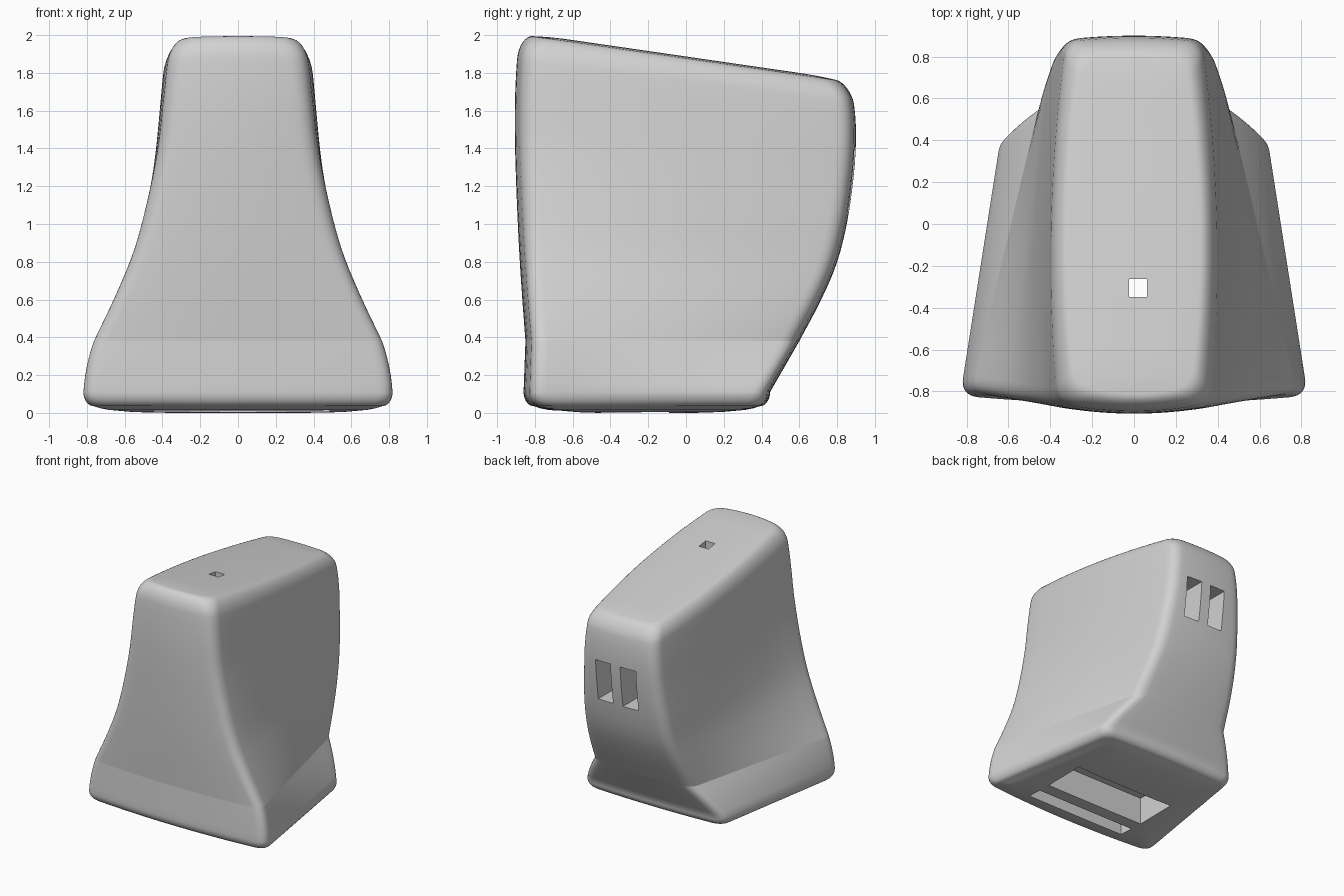
import bpy, bmesh, math
from mathutils import Vector

if "Cube" in bpy.data.objects:
    bpy.data.objects.remove(bpy.data.objects["Cube"])

GREY = (0.64, 0.64, 0.64, 1)
grey = bpy.data.materials.new("plain_grey")
grey.use_nodes = True
grey.diffuse_color = GREY
grey.node_tree.nodes["Principled BSDF"].inputs["Base Color"].default_value = GREY

# Body stations: height, front half width, side bulge, back half width, front y, back y
FOOT = Vector((0.11, 0.83, 0, 0.635, -0.86, 0.445))
BODY = [Vector(row) for row in (
    (0.38, 0.78, 0, 0.45, -0.85, 0.6),
    (0.62, 0.66, 0.005, 0.425, -0.868, 0.71),
    (0.85, 0.56, 0.015, 0.4, -0.883, 0.795),
    (1.1, 0.485, 0.03, 0.38, -0.895, 0.85),
    (1.4, 0.42, 0.045, 0.355, -0.905, 0.887),
    (1.65, 0.39, 0.047, 0.34, -0.905, 0.9),
    (1.85, 0.367, 0.05, 0.325, -0.895, 0.89),
    (2.0, 0.342, 0.057, 0.312, -0.88, 0.86))]
WAIST = BODY[0][0]
TOP = BODY[-1][0]


def station(t):
    """Body station at height t: slightly convex foot, smooth spline above the waist."""
    if t <= WAIST:
        f = max(0, (t - FOOT[0]) / (WAIST - FOOT[0]))
        swell = 0.04 * f * (1 - f)
        return FOOT.lerp(BODY[0], f) + Vector((0, swell, 0, swell, 0, 0))
    last = len(BODY) - 1
    i = next((k for k in range(last) if t <= BODY[k + 1][0]), last - 1)
    p, q = BODY[i], BODY[i + 1]
    step = q[0] - p[0]

    def slope(k):
        a, b = BODY[max(k - 1, 0)], BODY[min(k + 1, last)]
        return (b - a) / (b[0] - a[0]) * step
    u = (t - p[0]) / step
    u2, u3 = u * u, u * u * u
    return (p * (2 * u3 - 3 * u2 + 1) + slope(i) * (u3 - 2 * u2 + u)
            + q * (3 * u2 - 2 * u3) + slope(i + 1) * (u3 - u2))


def section(t, inset):
    """Closed rounded outline at height t, drawn in by inset."""
    _, fw, bulge, bw, fy, by = station(t)
    fw, bw, fy, by = fw - inset, bw - inset, fy + inset, by - inset
    bow_f, bow_b = 0.04, 0.02

    def front(u):
        return Vector((fw * u, fy + bow_f * u * u))

    def side(v):
        return Vector((fw + (bw - fw) * v + 4 * bulge * v * (1 - v),
                       fy + bow_f + (by - bow_b - fy - bow_f) * v))

    def back(u):
        return Vector((bw * u, by - bow_b * u * u))

    def corner(a, c, b, n=8):
        return [a * (1 - s) ** 2 + c * 2 * s * (1 - s) + b * s * s
                for s in (k / n for k in range(n + 1))]

    rf, rb = min(0.09, fw * 0.5), min(0.085, bw * 0.5)
    length = by - fy
    uf, ub = 1 - rf / fw, 1 - rb / bw
    vf, vb = min(0.4, rf / length), 1 - min(0.4, rb / length)
    half = [front(uf * k / 6) for k in range(6)]
    half += corner(front(uf), front(1), side(vf))
    half += [side(vf + (vb - vf) * k / 12) for k in range(1, 12)]
    half += corner(side(vb), side(1), back(ub))
    half += [back(ub * (1 - k / 6)) for k in range(1, 7)]
    full = half + [Vector((-p.x, p.y)) for p in reversed(half[1:-1])]
    # The upper end leans down towards the back
    w = min(1, max(0, (t - WAIST) / (TOP - WAIST)))
    return [(p.x, p.y, t - w * 0.145 * (p.y + 0.78)) for p in full]


# Ring heights and insets: domed underside, foot, waist, body, rounded top
rings = [(0, 0.4), (0.005, 0.25), (0.016, 0.13), (0.024, 0.09)]
for k in range(7):
    angle = math.pi / 2 * (1 - k / 7)
    rings.append((FOOT[0] - 0.075 * math.sin(angle), 0.055 * (1 - math.cos(angle))))
rings += [(FOOT[0] + (WAIST - FOOT[0]) * k / 6, 0) for k in range(7)]
shoulder = 1.855
rings += [(WAIST + (shoulder - WAIST) * k / 24, 0) for k in range(1, 25)]
for k in range(1, 9):
    angle = math.pi / 2 * k / 8
    rings.append((shoulder + 0.135 * math.sin(angle), 0.07 * (1 - math.cos(angle))))
rings += [(1.997, 0.15), (TOP, 0.24)]

bm = bmesh.new()
loops = [[bm.verts.new(p) for p in section(t, inset)] for t, inset in rings]
count = len(loops[0])
for low, high in zip(loops, loops[1:]):
    for i in range(count):
        j = (i + 1) % count
        bm.faces.new((low[i], low[j], high[j], high[i]))
bm.faces.new(list(reversed(loops[0])))
bm.faces.new(loops[-1])
# Crisp line around the waist
waist = next(loop for loop, ring in zip(loops, rings) if abs(ring[0] - WAIST) < 1e-4)
for i in range(count):
    bm.edges.get((waist[i], waist[(i + 1) % count])).smooth = False
bmesh.ops.recalc_face_normals(bm, faces=bm.faces)
mesh = bpy.data.meshes.new("body")
bm.to_mesh(mesh)
bm.free()
body = bpy.data.objects.new("body", mesh)
bpy.context.collection.objects.link(body)
mesh.materials.append(grey)
bpy.context.view_layer.objects.active = body
body.select_set(True)


def cut(name, low, high):
    """Cut a box-shaped opening out of the body."""
    low, high = Vector(low), Vector(high)
    box = bmesh.new()
    bmesh.ops.create_cube(box, size=1)
    for v in box.verts:
        v.co = Vector(a + (b - a) * (c + 0.5) for a, b, c in zip(low, high, v.co))
    data = bpy.data.meshes.new(name)
    box.to_mesh(data)
    box.free()
    data.materials.append(grey)
    cutter = bpy.data.objects.new(name, data)
    cutter.hide_render = True
    bpy.context.collection.objects.link(cutter)
    mod = body.modifiers.new(name, "BOOLEAN")
    mod.operation, mod.solver, mod.object = "DIFFERENCE", "EXACT", cutter
    bpy.ops.object.modifier_apply(modifier=name)
    bpy.data.objects.remove(cutter)


# Openings: two slots underneath, a shaft to the top, twin sockets at the back
MID = 0.02
cut("narrow_slot", (MID - 0.465, -0.69, -0.1), (MID + 0.465, -0.56, 0.22))
cut("wide_slot", (MID - 0.465, -0.45, -0.1), (MID + 0.465, -0.09, 0.23))
cut("top_shaft", (MID - 0.043, -0.348, 0.15), (MID + 0.043, -0.262, 2.2))
for side_name, x in (("right", MID - 0.115), ("left", MID + 0.115)):
    cut(side_name + "_socket", (x - 0.07, 0.55, 1.05), (x + 0.07, 1.1, 1.39))

bpy.ops.object.shade_smooth_by_angle(angle=math.radians(50))
